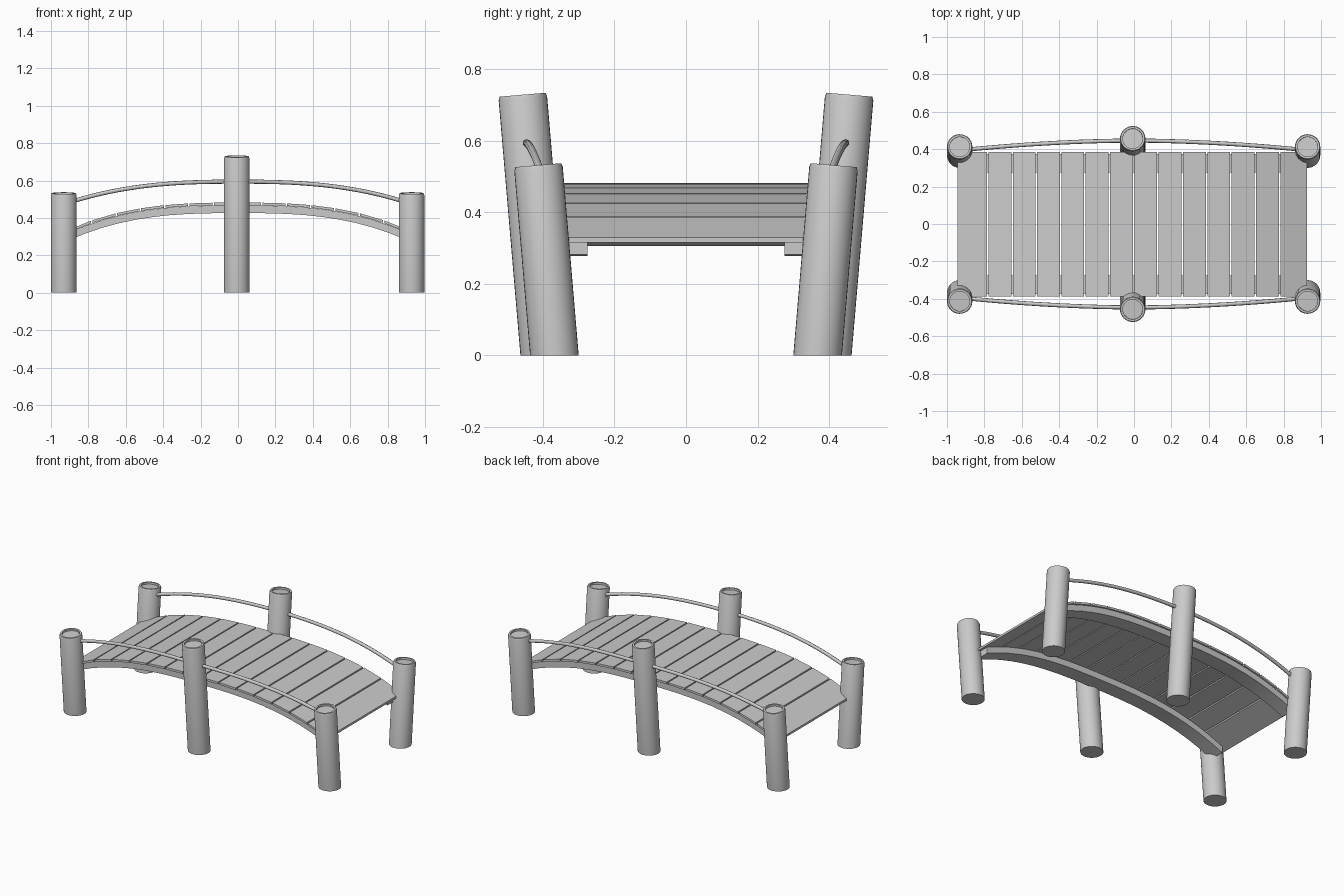
import bpy, bmesh, math
from mathutils import Matrix, Vector

if "Cube" in bpy.data.objects:
    bpy.data.objects.remove(bpy.data.objects["Cube"])

TILT = math.atan(0.085)   # outward lean of the posts


def arch(x, top, drop, half, power=2.8):
    return top - drop * (abs(x) / half) ** power


def finish(name, bm, smooth=False):
    bmesh.ops.recalc_face_normals(bm, faces=bm.faces)
    mesh = bpy.data.meshes.new(name)
    bm.to_mesh(mesh)
    bm.free()
    ob = bpy.data.objects.new(name, mesh)
    bpy.context.collection.objects.link(ob)
    if smooth:
        bpy.ops.object.select_all(action='DESELECT')
        bpy.context.view_layer.objects.active = ob
        ob.select_set(True)
        bpy.ops.object.shade_smooth_by_angle(angle=math.radians(35))
    return ob


def loft(name, rings, smooth=False):
    """Skin a list of equal rings of points and cap both ends."""
    bm = bmesh.new()
    loops = [[bm.verts.new(p) for p in ring] for ring in rings]
    n = len(loops[0])
    for a, b in zip(loops, loops[1:]):
        for i in range(n):
            j = (i + 1) % n
            bm.faces.new((a[i], a[j], b[j], b[i]))
    bm.faces.new(loops[0][::-1])
    bm.faces.new(loops[-1])
    return finish(name, bm, smooth)


# Leaning post: flat foot, softened rim and recessed top
def post(name, x, y, height, side):
    profile = [(0.068, 0), (0.068, height - 0.010), (0.064, height),
               (0.053, height), (0.053, height - 0.012)]
    lean = Matrix.Rotation(-side * TILT, 3, 'X')
    length = 1 / math.cos(TILT)
    rings = []
    for r, h in profile:
        ring = []
        for i in range(32):
            a = math.tau * i / 32
            p = Vector((r * math.cos(a), r * math.sin(a), 0))
            if h > 0:
                p = lean @ (p + Vector((0, 0, h * length)))
            ring.append(p + Vector((x, side * y, 0)))
        rings.append(ring)
    loft(name, rings, True)


# Curved beam under each edge of the deck
def stringer(name, side):
    rings = []
    for i in range(21):
        x = -0.91 + 1.81 * i / 20
        z = arch(x, 0.467, 0.155, 0.925)
        rings.append([(x, side * y, z + dz) for y, dz in
                      ((0.275, 0), (0.375, 0), (0.375, -0.041), (0.275, -0.041))])
    loft(name, rings, True)


# Thin round handrail that bows upwards and outwards
def handrail(name, side):
    cu = bpy.data.curves.new(name, 'CURVE')
    cu.dimensions = '3D'
    cu.bevel_depth = 0.011
    cu.bevel_resolution = 2
    cu.use_fill_caps = True
    sp = cu.splines.new('POLY')
    sp.points.add(32)
    for i, p in enumerate(sp.points):
        x = -0.93 + 1.86 * i / 32
        y = arch(x, 0.446, 0.046, 0.87, 1.8)
        p.co = (x, side * y, arch(x, 0.594, 0.101, 0.87, 2.6), 1)
    sp.use_smooth = True
    bpy.context.collection.objects.link(bpy.data.objects.new(name, cu))


for side, label in ((-1, "front"), (1, "back")):
    post(f"{label}_left_post", -0.932, 0.368, 0.532, side)
    post(f"{label}_middle_post", -0.007, 0.395, 0.729, side)
    post(f"{label}_right_post", 0.928, 0.368, 0.532, side)
    stringer(f"{label}_stringer", side)
    handrail(f"{label}_handrail", side)

# Deck planks, each a straight board lying along the arch
edges = [-0.944] + [-0.782 + 0.1300 * i for i in range(13)] + [0.924]
for k, (a, b) in enumerate(zip(edges, edges[1:])):
    a, b = a + 0.004 * (k > 0), b - 0.004 * (k < 13)
    rings = []
    for x in (a, b):
        z = arch(x, 0.482, 0.153, 0.925)
        rings.append([(x, -0.387, z), (x, 0.384, z),
                      (x, 0.384, z - 0.014), (x, -0.387, z - 0.014)])
    loft(f"deck_plank_{k + 1}", rings)
